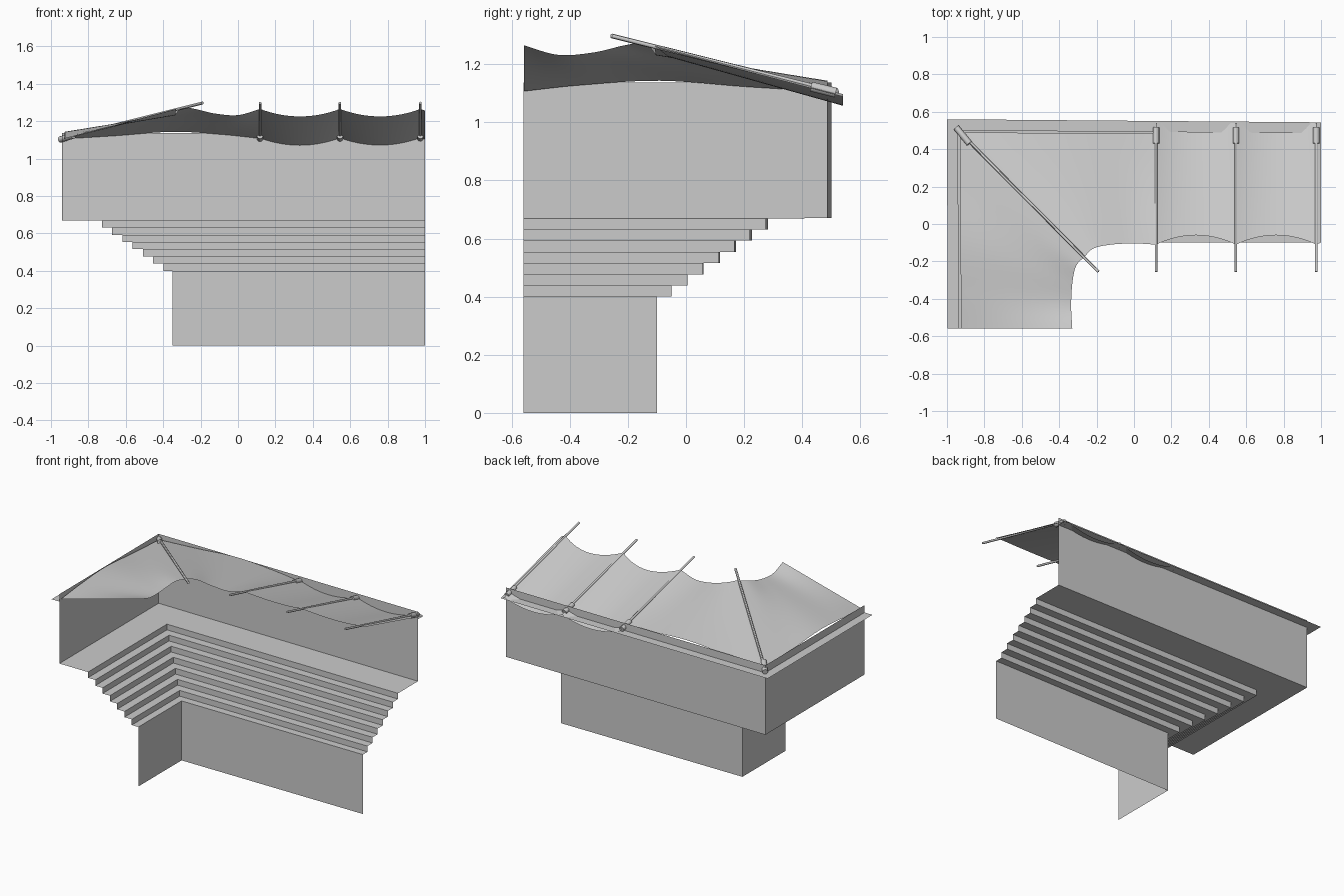
import bpy, bmesh
from mathutils import Vector

if "Cube" in bpy.data.objects:
    bpy.data.objects.remove(bpy.data.objects["Cube"])


def grid_object(name, rows, smooth=False):
    """Skin a list of equally long point rows with quads."""
    n = len(rows[0])
    verts = [p for r in rows for p in r]
    faces = [(i * n + j, i * n + j + 1, (i + 1) * n + j + 1, (i + 1) * n + j)
             for i in range(len(rows) - 1) for j in range(n - 1)]
    me = bpy.data.meshes.new(name)
    me.from_pydata(verts, [], faces)
    ob = bpy.data.objects.new(name, me)
    bpy.context.collection.objects.link(ob)
    if smooth:
        for p in me.polygons:
            p.use_smooth = True
    return ob


def sweep(name, profile):
    """Sweep (offset, z) points along the L-shaped plan; outer lines splay slightly."""
    rows = []
    for o, z in profile:
        x, y = -0.35 - o * 0.985, -0.10 + o
        rows.append([(x + o * 0.006, -0.56, z), (x, y, z), (1.0, y - o * 0.025, z)])
    return grid_object(name, rows)


def spline(pts, steps=6):
    """Smooth curve through the points."""
    p = [Vector(q) for q in pts]
    p = [2 * p[0] - p[1]] + p + [2 * p[-1] - p[-2]]
    out = []
    for i in range(1, len(p) - 2):
        a, b, c, d = p[i - 1:i + 3]
        for k in range(steps):
            t = k / steps
            out.append(0.5 * (2 * b + (c - a) * t + (2 * a - 5 * b + 4 * c - d) * t**2
                              + (3 * b - a - 3 * c + d) * t**3))
    return out + [p[-2]]


def cloth(name, inner, outer):
    rows = [[a.lerp(b, k / 8) for a, b in zip(inner, outer)] for k in range(9)]
    return grid_object(name, rows, True)


def rod(name, a, b, r):
    a, b = Vector(a), Vector(b)
    d = b - a
    bpy.ops.mesh.primitive_cylinder_add(vertices=12, radius=r, depth=d.length,
                                        location=(a + b) / 2)
    ob = bpy.context.object
    ob.name = name
    ob.rotation_euler = d.to_track_quat('Z', 'Y').to_euler()
    bpy.ops.object.shade_smooth_by_angle()


# seating: podium wall and stepped tiers
tiers = [(0, 0), (0, 0.40)]
for i in range(1, 8):
    o = 0.05 + 0.0555 * (i - 1)
    z = 0.40 + 0.0385 * (i - 1)
    tiers += [(o, z), (o, z + 0.0385)]
tiers += [(0.60, 0.67)]
sweep("seating_tiers", tiers)

# outer wall with parapet, and flat cornice outside it
sweep("outer_wall", [(0.60, 0.67), (0.60, 1.137)])
sweep("cornice", [(0.60, 1.087), (0.66, 1.087)])

# straight awning panels sagging between poles
pole_x = [0.118, 0.545, 0.975]


def straight_panel(name, x0, width, part=1.0):
    inner, outer = [], []
    for k in range(17):
        u = part * k / 16
        s = 4 * u * (1 - u)
        inner.append(Vector((x0 + width * u, -0.11 + 0.05 * s, 1.265 - 0.04 * s)))
        outer.append(Vector((x0 + width * u, 0.54, 1.097 - 0.04 * s)))
    cloth(name, inner, outer)


for i in range(2):
    straight_panel(f"awning_panel_{i}", pole_x[i], pole_x[i + 1] - pole_x[i])
straight_panel("awning_end_strip", pole_x[2], 0.43, 0.058)

# corner awning, mirrored over the diagonal
inner = spline([(-0.265, -0.175, 1.272), (-0.215, -0.13, 1.262), (-0.12, -0.11, 1.24),
                (0, -0.104, 1.232), (0.118, -0.11, 1.265)])
outer = spline([(-0.93, 0.49, 1.105), (-0.65, 0.488, 1.122), (-0.35, 0.487, 1.143),
                (-0.08, 0.486, 1.128), (0.118, 0.486, 1.107)])
flip = lambda pts: [Vector((-0.44 - p.y, -0.44 - p.x, p.z)) for p in reversed(pts)]
cloth("corner_awning", flip(inner) + inner[1:], flip(outer) + outer[1:])

# poles and their sockets
for i, x in enumerate(pole_x):
    rod(f"pole_{i}", (x, -0.255, 1.297), (x, 0.49, 1.112), 0.007)
    rod(f"pole_socket_{i}", (x, 0.43, 1.123), (x, 0.515, 1.102), 0.017)
rod("corner_pole", (-0.19, -0.255, 1.297), (-0.93, 0.49, 1.112), 0.008)
rod("corner_pole_socket", (-0.88, 0.43, 1.123), (-0.95, 0.515, 1.102), 0.017)
